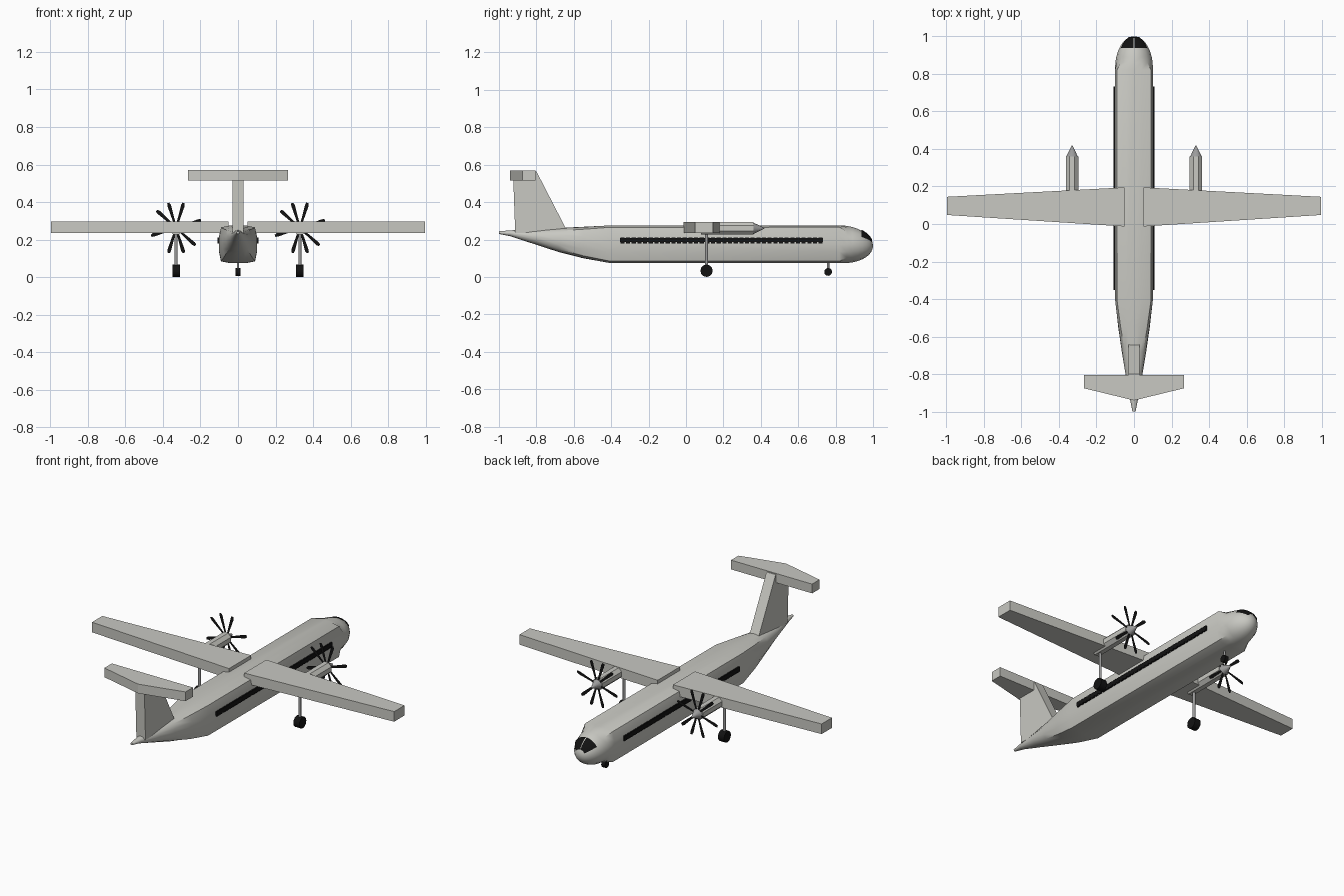
import bpy, bmesh, math
from mathutils import Matrix, Vector

if "Cube" in bpy.data.objects:
    bpy.data.objects.remove(bpy.data.objects["Cube"], do_unlink=True)


def material(name, r, g, b):
    m = bpy.data.materials.new(name)
    m.use_nodes = True
    m.diffuse_color = (r, g, b, 1)
    m.node_tree.nodes["Principled BSDF"].inputs["Base Color"].default_value = (r, g, b, 1)
    return m


BODY = material("pale grey paint", 0.58, 0.58, 0.54)
METAL = material("mid grey metal", 0.33, 0.33, 0.33)
BLACK = material("black", 0.006, 0.006, 0.006)


def finish(name, bm, mat, smooth=False):
    bmesh.ops.recalc_face_normals(bm, faces=bm.faces)
    mesh = bpy.data.meshes.new(name)
    bm.to_mesh(mesh)
    bm.free()
    mesh.materials.append(mat)
    ob = bpy.data.objects.new(name, mesh)
    bpy.context.collection.objects.link(ob)
    if smooth:
        bpy.ops.object.select_all(action='DESELECT')
        ob.select_set(True)
        bpy.context.view_layer.objects.active = ob
        bpy.ops.object.shade_smooth_by_angle(angle=math.radians(35))
    return ob


def prism(name, outline, lift, mat):
    """Extrude a flat outline of 3D points along the vector lift."""
    bm = bmesh.new()
    face = bm.faces.new([bm.verts.new(p) for p in outline])
    new = bmesh.ops.extrude_face_region(bm, geom=[face])["geom"]
    bmesh.ops.translate(bm, vec=lift, verts=[v for v in new if isinstance(v, bmesh.types.BMVert)])
    if not any(len(f.verts) == len(outline) and f is face for f in bm.faces):
        bm.faces.new([v for v in face.verts])
    return finish(name, bm, mat)


def cylinder(name, centre, axis, r1, r2, depth, mat, sides=12, turn=0.0):
    bm = bmesh.new()
    rot = Vector((0, 0, 1)).rotation_difference(Vector(axis)).to_matrix().to_4x4()
    bmesh.ops.create_cone(bm, cap_ends=True, segments=sides, radius1=r1, radius2=r2, depth=depth,
                          matrix=Matrix.Translation(centre) @ rot @ Matrix.Rotation(turn, 4, 'Z'))
    return finish(name, bm, mat, smooth=sides > 8)


# Fuselage cross-section: blends from a circle to a box with bulging sides
def section_point(k, boxy):
    a = k * math.pi / 8
    x, z = math.sin(a), math.cos(a)
    big = max(abs(x), abs(z))
    grow = 1 / big if k % 4 != 2 else 0.9 / big
    f = 1 + boxy * (grow - 1)
    return x * f, z * f


def nose_size(y):
    t = min(1.0, (y - 0.83) / 0.17)
    return 0.101 * math.sqrt(max(0.0, 1 - t * t)), 0.175 - 0.008 * t


# Stations: y, half width, top, bottom, boxiness
stations = [(-1, 0.008, 0.244, 0.23, 0), (-0.94, 0.02, 0.249, 0.218, 0),
            (-0.8, 0.045, 0.255, 0.172, 0), (-0.68, 0.065, 0.262, 0.133, 0.3),
            (-0.55, 0.084, 0.268, 0.1, 0.7), (-0.41, 0.1, 0.275, 0.075, 1),
            (0.82, 0.101, 0.276, 0.074, 1)]
for y in (0.86, 0.89, 0.92, 0.945, 0.965, 0.98, 0.99, 0.997):
    r, cz = nose_size(y)
    stations.append((y, r, cz + r, cz - r, 0))

bm = bmesh.new()
rings = []
for y, w, top, bottom, boxy in stations:
    ring = []
    for k in range(16):
        px, pz = section_point(k, boxy)
        ring.append(bm.verts.new((px * w, y, (top + bottom) / 2 + pz * (top - bottom) / 2)))
    rings.append(ring)
for a, b in zip(rings, rings[1:]):
    for k in range(16):
        bm.faces.new((a[k], a[(k + 1) % 16], b[(k + 1) % 16], b[k]))
tip = bm.verts.new((0, 1, 0.167))
for k in range(16):
    bm.faces.new((rings[-1][k], rings[-1][(k + 1) % 16], tip))
bm.faces.new(rings[0])
finish("fuselage", bm, BODY, smooth=True)

# Windscreen panes laid just over the nose
for side, label in ((1, "left"), (-1, "right")):
    bm = bmesh.new()
    grid = []
    for i in range(7):
        y = 0.935 + 0.057 * i / 6
        r, cz = nose_size(y)
        r += 0.003
        row = []
        for j in range(7):
            a = side * math.radians(2 + 56 * j / 6)
            row.append(bm.verts.new((r * math.sin(a), y + 0.003, cz + r * math.cos(a))))
        grid.append(row)
    for i in range(6):
        for j in range(6):
            bm.faces.new((grid[i][j], grid[i][j + 1], grid[i + 1][j + 1], grid[i + 1][j]))
    finish(label + "_windscreen", bm, BLACK, smooth=True)

# Cabin windows: a thin band with closely spaced panes
for side, label in ((1, "left"), (-1, "right")):
    bm = bmesh.new()
    panes = [(0.19, 1.085, 0.022, 0.197)]
    panes += [(-0.34 + 1.06 * i / 35, 0.022, 0.03, 0.195) for i in range(36)]
    for y, length, height, z in panes:
        bmesh.ops.create_cube(bm, size=1, matrix=Matrix.Translation((side * 0.104, y, z))
                              @ Matrix.Diagonal((0.009, length, height, 1)))
    finish(label + "_cabin_windows", bm, BLACK)

# Tail fin and high tailplane
prism("tail_fin", [(-0.03, -0.913, 0.235), (-0.03, -0.63, 0.235), (-0.03, -0.8, 0.565),
                   (-0.03, -0.925, 0.565)], (0.06, 0, 0), BODY)
prism("tailplane", [(-0.267, -0.805, 0.515), (0.267, -0.805, 0.515), (0.267, -0.875, 0.515),
                    (0, -0.94, 0.515), (-0.267, -0.875, 0.515)], (0, 0, 0.055), BODY)

# Wings, engines and main gear on both sides
BLADE_ANGLES = (17, 73, 107, 138)
for side, label in ((1, "left"), (-1, "right")):
    x = side * 0.33
    prism(label + "_wing", [(side * 0.05, -0.013, 0.235), (side * 0.995, 0.048, 0.235),
                            (side * 0.995, 0.145, 0.235), (side * 0.05, 0.195, 0.235)],
          (0, 0, 0.06), BODY)
    cylinder(label + "_engine_nacelle", (x, 0.22, 0.26), (0, 1, 0), 0.036, 0.036, 0.28,
             BODY, 8, math.pi / 8)
    cylinder(label + "_spinner", (x, 0.389, 0.26), (0, 1, 0), 0.031, 0.002, 0.06, METAL)

    # Propeller: paper-thin blades widening towards the tips
    bm = bmesh.new()
    for angle in BLADE_ANGLES:
        for half in (0, 180):
            a = math.radians(angle + half)
            out = Vector((math.cos(a), 0, math.sin(a)))
            across = Vector((-math.sin(a), 0, math.cos(a)))
            hub = Vector((x, 0.364, 0.262))
            shape = ((0.0, -0.004), (0.125, -0.01), (0.139, -0.005),
                     (0.139, 0.007), (0.125, 0.01), (0.0, 0.004))
            bm.faces.new([bm.verts.new(hub + out * u + across * v) for u, v in shape])
    finish(label + "_propeller", bm, BLACK)

    cylinder(label + "_main_strut", (x, 0.11, 0.14), (0, 0, 1), 0.008, 0.008, 0.2, METAL)
    cylinder(label + "_main_wheel", (x, 0.11, 0.033), (1, 0, 0), 0.033, 0.033, 0.04, BLACK)

# Nose gear
cylinder("nose_strut", (0, 0.76, 0.06), (0, 0, 1), 0.006, 0.006, 0.06, METAL)
cylinder("nose_wheel", (0, 0.76, 0.027), (1, 0, 0), 0.021, 0.021, 0.024, BLACK)
